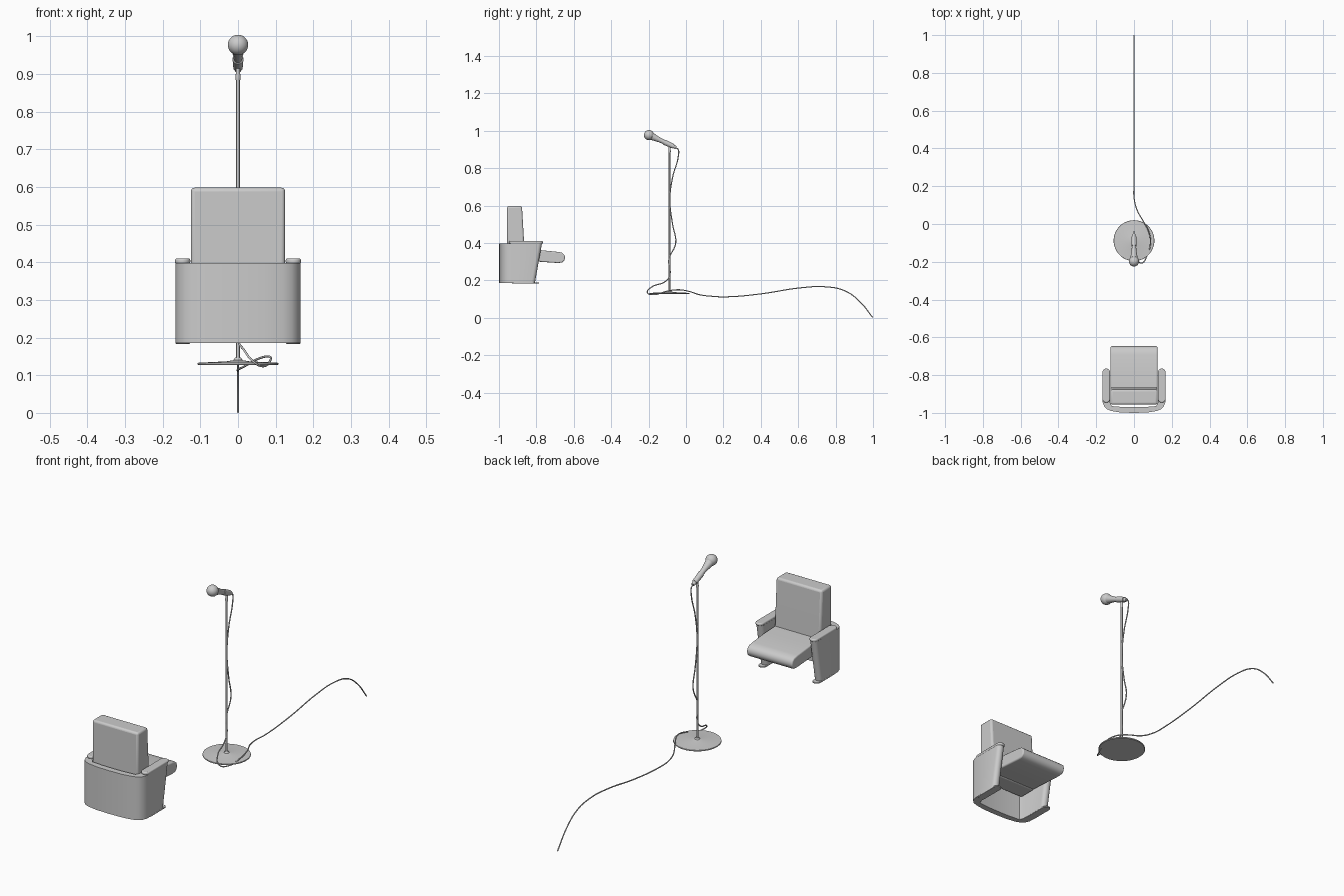
import bpy, bmesh
from math import sin, cos, pi
from mathutils import Vector

if "Cube" in bpy.data.objects:
    bpy.data.objects.remove(bpy.data.objects["Cube"])


def finish(name, bm, bevel=0.0, segments=3):
    bmesh.ops.recalc_face_normals(bm, faces=bm.faces)
    me = bpy.data.meshes.new(name)
    bm.to_mesh(me)
    bm.free()
    ob = bpy.data.objects.new(name, me)
    bpy.context.collection.objects.link(ob)
    if bevel:
        m = ob.modifiers.new("bevel", 'BEVEL')
        m.width, m.segments, m.limit_method = bevel, segments, 'ANGLE'
        m.angle_limit = 0.7
    bpy.ops.object.select_all(action='DESELECT')
    bpy.context.view_layer.objects.active = ob
    ob.select_set(True)
    bpy.ops.object.shade_smooth_by_angle(angle=0.7)
    return ob


def loft(name, lower, upper, bevel=0.0, segments=3):
    """Closed solid between two matching rings of 3D points."""
    bm = bmesh.new()
    a = [bm.verts.new(p) for p in lower]
    b = [bm.verts.new(p) for p in upper]
    n = len(a)
    for i in range(n):
        j = (i + 1) % n
        bm.faces.new((a[i], a[j], b[j], b[i]))
    bm.faces.new(a[::-1])
    bm.faces.new(b)
    return finish(name, bm, bevel, segments)


def side_prism(name, profile, half, bevel, segments=3):
    """Extrude a (y, z) side profile symmetrically across x."""
    return loft(name, [(-half, y, z) for y, z in profile],
                [(half, y, z) for y, z in profile], bevel, segments)


def lathe(name, profile, origin, axis=(0, 0, 1), n=32):
    """Revolve (radius, distance) points around an axis."""
    rot = Vector((0, 0, 1)).rotation_difference(Vector(axis)).to_matrix()
    bm = bmesh.new()
    rings = []
    for r, t in profile:
        angles = [2 * pi * i / n for i in range(n)] if r > 0 else [0]
        rings.append([bm.verts.new(rot @ Vector((r * cos(a), r * sin(a), t)) + Vector(origin))
                      for a in angles])
    for a, b in zip(rings, rings[1:]):
        for i in range(n):
            j = (i + 1) % n
            if len(a) == 1:
                bm.faces.new((a[0], b[j], b[i]))
            elif len(b) == 1:
                bm.faces.new((a[i], a[j], b[0]))
            else:
                bm.faces.new((a[i], a[j], b[j], b[i]))
    return finish(name, bm)


def capsule(cx, y0, y1, r, z, n=10):
    """Rounded-end outline lying along y."""
    front = [(cx + r * cos(pi * i / n), y1 - r + r * sin(pi * i / n), z) for i in range(n + 1)]
    back = [(cx - r * cos(pi * i / n), y0 + r - r * sin(pi * i / n), z) for i in range(n + 1)]
    return front + back


# Chair shell: one U-shaped wall forming the back and both side panels
def shell_ring(z, front):
    outer = [(.07, -.998), (.12, -.990), (.142, -.981), (.157, -.967), (.166, -.944)]
    r = .0195
    tip = [(.1465 + r * cos(pi * i / 10), front - r + r * sin(pi * i / 10)) for i in range(11)]
    inner = [(.127, -.945), (.118, -.964), (.06, -.969)]
    half = outer + tip + inner
    pts = [(0, -1.0)] + half + [(0, -.970)] + [(-x, y) for x, y in reversed(half)]
    return [(x, y, z) for x, y in pts]


loft("chair_shell", shell_ring(.186, -.808), shell_ring(.398, -.77))

# Armrest pads and feet
for side, s in (("left", -1), ("right", 1)):
    cx = s * .147
    loft(side + "_armrest", capsule(cx, -.946, -.765, .0205, .396),
         capsule(cx, -.946, -.765, .0205, .410), .005)
    loft(side + "_foot", capsule(cx, -.93, -.787, .0195, .1835),
         capsule(cx, -.93, -.787, .0195, .190), .002)

# Backrest and seat cushions
side_prism("backrest", [(-.956, .30), (-.862, .30), (-.866, .41), (-.877, .598), (-.956, .598)],
           .125, .010)
side_prism("seat", [(-.90, .305), (-.80, .301), (-.685, .293), (-.662, .296), (-.650, .308),
                    (-.647, .322), (-.651, .337), (-.664, .348), (-.69, .353),
                    (-.78, .362), (-.90, .366)], .124, .006)

# Microphone stand
MY = -.088
lathe("stand_base", [(0, .127), (.106, .127), (.108, .129), (.107, .133), (.03, .137),
                     (.012, .140), (.008, .147), (0, .147)], (0, MY, 0), n=48)
lathe("stand_pole", [(0, .135), (.0048, .135), (.0048, .893), (0, .893)], (0, MY, 0), n=16)
lathe("stand_joint", [(0, .882), (.006, .884), (.007, .892), (.006, .899), (.005, .92), (0, .92)],
      (0, MY, 0), n=16)

# Microphone, tilted up towards the chair
tail = Vector((0, -.053, .910))
head = Vector((0, -.198, .977))
axis = (head - tail).normalized()
L = (head - tail).length
lathe("microphone_handle", [(0, 0), (.007, 0), (.009, .004), (.0105, .05), (.0125, .095),
                            (.017, .125), (.020, .140), (0, .145)], tail, axis, 24)
lathe("microphone_head", [(.027 * sin(pi * i / 16), L - .027 * cos(pi * i / 16))
                          if 0 < i < 16 else (0, L + (.027 if i else -.027))
                          for i in range(17)], tail, axis)
lathe("microphone_clip", [(.010, .016), (.0125, .016), (.0145, .070), (.0115, .070), (.010, .016)],
      tail, axis, 24)

# Cable: down the pole, around the base, then trailing away to the floor
path = [(0, -.058, .912), (0, -.042, .900), (0, -.041, .865), (0, -.072, .75), (0, -.086, .63),
        (0, -.072, .50), (0, -.055, .40), (0, -.092, .31), (0, -.086, .23), (.001, -.112, .193),
        (.016, -.18, .167), (.042, -.207, .135), (.068, -.17, .124), (.087, -.10, .143),
        (.078, -.04, .150), (.052, .01, .143), (.016, .075, .123), (0, .14, .115),
        (0, .21, .112), (0, .40, .128), (0, .61, .160), (0, .743, .166), (0, .85, .144),
        (0, .93, .086), (0, .998, .002)]
cu = bpy.data.curves.new("cable", 'CURVE')
cu.dimensions = '3D'
cu.bevel_depth = .0029
cu.bevel_resolution = 2
cu.resolution_u = 6
cu.use_fill_caps = True
sp = cu.splines.new('BEZIER')
sp.bezier_points.add(len(path) - 1)
for bp, p in zip(sp.bezier_points, path):
    bp.co = p
    bp.handle_left_type = bp.handle_right_type = 'AUTO'
bpy.context.collection.objects.link(bpy.data.objects.new("cable", cu))
